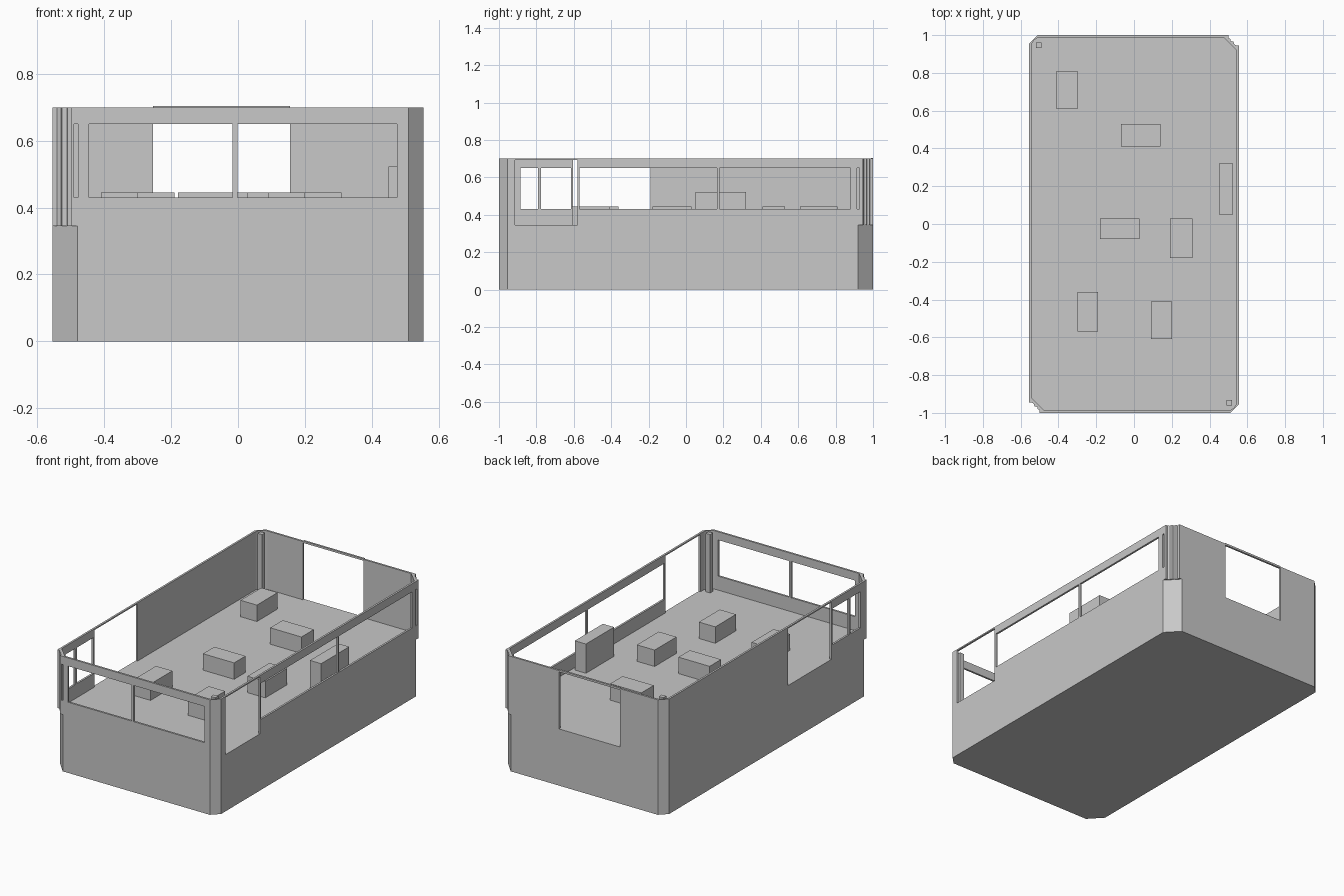
import bpy, bmesh, math

if "Cube" in bpy.data.objects:
    bpy.data.objects.remove(bpy.data.objects["Cube"], do_unlink=True)

HX, HY = 0.555, 1.0           # half width, half length
FLOOR, TOP = 0.345, 0.70
WALL = 0.012

grey = bpy.data.materials.new("plain_grey")
grey.use_nodes = True
colour = (0.58, 0.58, 0.58, 1)
grey.diffuse_color = colour
grey.node_tree.nodes["Principled BSDF"].inputs["Base Color"].default_value = colour


def finish(name, bm):
    bmesh.ops.recalc_face_normals(bm, faces=bm.faces)
    mesh = bpy.data.meshes.new(name)
    bm.to_mesh(mesh)
    bm.free()
    mesh.materials.append(grey)
    obj = bpy.data.objects.new(name, mesh)
    bpy.context.collection.objects.link(obj)
    return obj


def add_box(bm, x0, x1, y0, y1, z0, z1):
    verts = bmesh.ops.create_cube(bm, size=1)["verts"]
    for v in verts:
        v.co.x = x1 if v.co.x > 0 else x0
        v.co.y = y1 if v.co.y > 0 else y0
        v.co.z = z1 if v.co.z > 0 else z0


def box(name, *bounds):
    bm = bmesh.new()
    add_box(bm, *bounds)
    return finish(name, bm)


def prism(name, outline, z0, z1):
    bm = bmesh.new()
    face = bm.faces.new([bm.verts.new((x, y, z0)) for x, y in outline])
    top = bmesh.ops.extrude_face_region(bm, geom=[face])["geom"]
    for v in top:
        if isinstance(v, bmesh.types.BMVert):
            v.co.z = z1
    return finish(name, bm)


def cut(target, cutter):
    cutter.hide_render = True
    mod = target.modifiers.new("cut", 'BOOLEAN')
    mod.operation = 'DIFFERENCE'
    mod.solver = 'EXACT'
    mod.object = cutter
    bpy.context.view_layer.objects.active = target
    bpy.ops.object.modifier_apply(modifier=mod.name)
    bpy.data.objects.remove(cutter, do_unlink=True)


def half_turn(points):
    """Complete an outline that repeats after half a turn."""
    return points + [(-x, -y) for x, y in points]


# Solid base with two narrow and two wide cut corners
base_outline = half_turn([(0.51, -HY), (HX, -0.955), (HX, 0.92), (0.48, HY)])
prism("base", base_outline, 0, FLOOR)

# Thin upper walls with fluted outer corners
stepped = [(HX, 0.945), (0.541, 0.945), (0.53, 0.953), (0.527, 0.966),
           (0.512, 0.968), (0.51, 0.98), (0.50, 0.985), (0.50, HY)]
walls = prism("walls", half_turn([(0.51, -HY), (HX, -0.955)] + stepped), FLOOR, TOP)
r, ix, iy = 0.05, HX - WALL, HY - WALL
arc = [(ix - r + r * math.sin(math.radians(a)), -iy + r - r * math.cos(math.radians(a)))
       for a in range(0, 91, 15)]
inside = half_turn(arc + [(ix, 0.92), (0.475, iy)])
cut(walls, prism("inside_cutter", inside, FLOOR - 0.1, TOP + 0.1))

# Window and doorway openings: wall, start, end, bottom, top
SILL, HEAD, LINTEL = 0.43, 0.65, 0.692
openings = [
    ("front", -0.445, -0.017, SILL, HEAD), ("front", -0.002, 0.475, SILL, HEAD),
    ("front", -0.49, -0.478, SILL, HEAD),
    ("back", -0.255, 0.155, FLOOR - 0.05, LINTEL),
    ("left", -0.915, -0.58, FLOOR - 0.05, LINTEL),
    ("left", -0.57, 0.167, SILL, HEAD), ("left", 0.18, 0.88, SILL, HEAD),
    ("left", 0.915, 0.928, SILL, HEAD),
    ("right", -0.885, -0.79, SILL, HEAD), ("right", -0.775, -0.615, SILL, HEAD),
    ("right", -0.605, -0.19, FLOOR - 0.05, LINTEL),
]
bm = bmesh.new()
for side, a, b, z0, z1 in openings:
    if side in ("front", "back"):
        s = -1 if side == "front" else 1
        y0, y1 = sorted((s * 0.96, s * 1.05))
        add_box(bm, a, b, y0, y1, z0, z1)
    else:
        s = 1 if side == "left" else -1
        x0, x1 = sorted((s * 0.515, s * 0.6))
        add_box(bm, x0, x1, a, b, z0, z1)
cut(walls, finish("opening_cutter", bm))

# Raised strip above the back doorway
box("back_lintel", -0.255, 0.155, iy, HY, LINTEL, TOP + 0.004)

# Square posts inside the two narrow corners
for name, s in (("front_left_post", 1), ("back_right_post", -1)):
    x0, x1 = sorted((s * 0.49, s * 0.52))
    y0, y1 = sorted((-s * 0.96, -s * 0.932))
    box(name, x0, x1, y0, y1, FLOOR, TOP)

# Low blocks standing on the floor: x range, y range
blocks = [(-0.41, -0.30, 0.61, 0.81), (-0.07, 0.14, 0.41, 0.53),
          (-0.18, 0.03, -0.08, 0.03), (0.19, 0.31, -0.18, 0.03),
          (-0.30, -0.19, -0.57, -0.36), (0.09, 0.20, -0.61, -0.41)]
for i, bounds in enumerate(blocks, 1):
    box(f"floor_block_{i}", *bounds, FLOOR, 0.445)
box("tall_block", 0.45, 0.525, 0.05, 0.32, FLOOR, 0.523)
